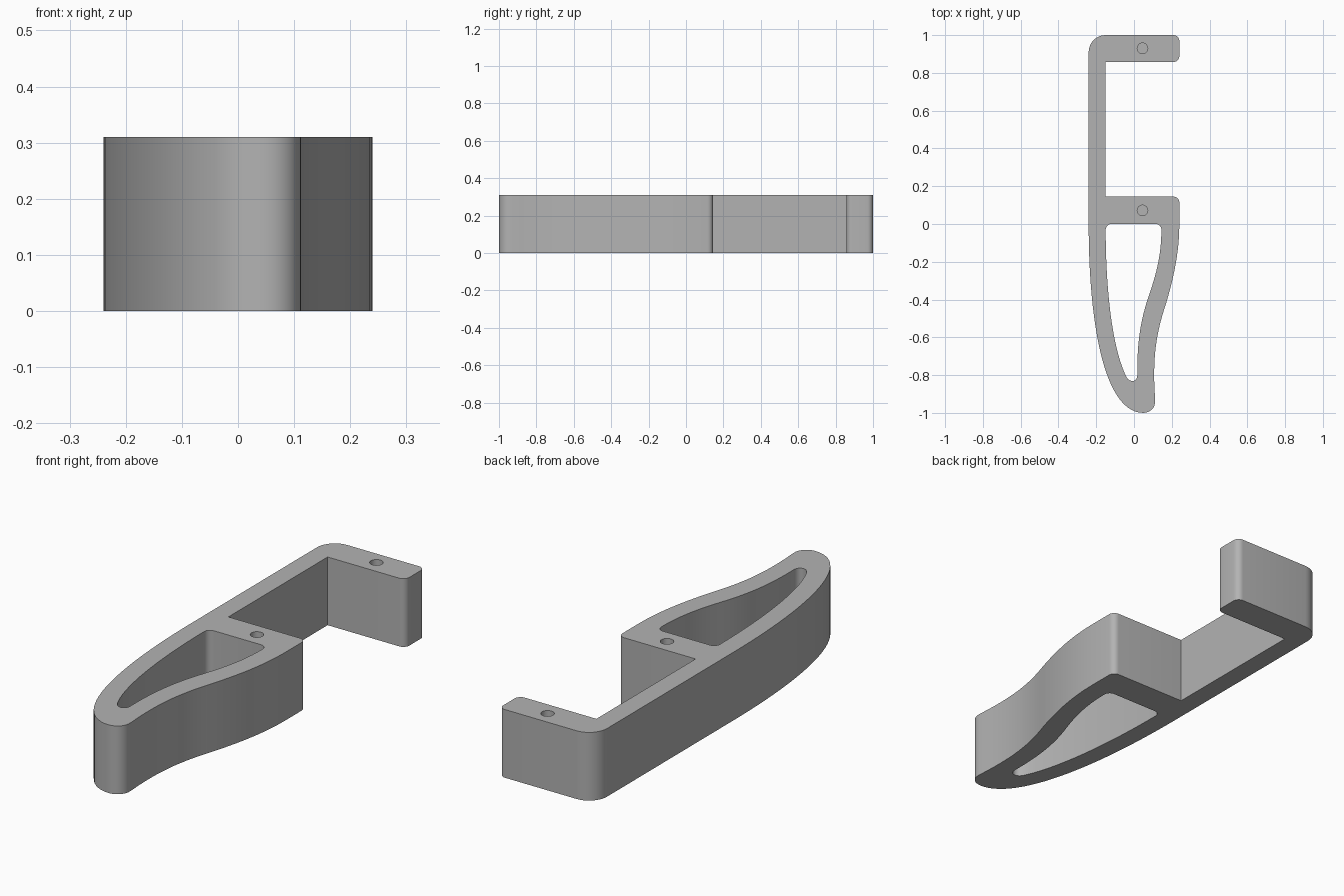
import bpy, bmesh, math
from mathutils import Vector
from mathutils.geometry import interpolate_bezier, tessellate_polygon

if "Cube" in bpy.data.objects:
    bpy.data.objects.remove(bpy.data.objects["Cube"])

HEIGHT = 0.31
HOLE_FLOOR = 0.1


def curve(*pts, n=14):
    """Points along a cubic curve."""
    return [p.to_2d() for p in interpolate_bezier(*[Vector((x, y, 0)) for x, y in pts], n)]


def arc(cx, cy, r, start, end, n=6):
    """Points along a circular arc, angles in degrees."""
    angles = [math.radians(start + (end - start) * i / n) for i in range(n + 1)]
    return [Vector((cx + r * math.cos(a), cy + r * math.sin(a))) for a in angles]


def loop(*parts):
    """Join parts into one closed loop without repeated points."""
    pts = []
    for part in parts:
        for p in part:
            if not pts or (p - pts[-1]).length > 1e-4:
                pts.append(p)
    if (pts[0] - pts[-1]).length < 1e-4:
        pts.pop()
    return pts


# Outer edge: two arms, straight spine and tapering handle
outline = loop(
    arc(0.21, 0.97, 0.03, 0, 90),
    arc(-0.15, 0.91, 0.09, 90, 180, 10),
    curve((-0.24, 0), (-0.24, -0.52), (-0.16, -1), (0.05, -1), n=28),
    curve((0.05, -1), (0.09, -0.998), (0.115, -0.97), (0.112, -0.93), n=8),
    curve((0.112, -0.93), (0.095, -0.7), (0.12, -0.57), (0.17, -0.42)),
    curve((0.17, -0.42), (0.205, -0.3), (0.24, -0.16), (0.24, 0)),
    arc(0.21, 0.115, 0.03, 0, 90),
    [Vector((-0.15, 0.145)), Vector((-0.15, 0.858))],
    arc(0.21, 0.888, 0.03, -90, 0),
)

# Opening through the handle
opening = loop(
    arc(0.115, -0.03, 0.03, 0, 90),
    arc(-0.12, -0.03, 0.03, 90, 180),
    curve((-0.15, -0.03), (-0.15, -0.32), (-0.12, -0.65), (-0.04, -0.81), n=20),
    curve((-0.04, -0.81), (-0.025, -0.84), (0.017, -0.84), (0.018, -0.8), n=8),
    curve((0.018, -0.8), (0.015, -0.63), (0.035, -0.51), (0.075, -0.39)),
    curve((0.075, -0.39), (0.105, -0.3), (0.145, -0.19), (0.145, -0.03)),
)

# Blind screw holes in the arms
holes = [loop(arc(0.045, y, 0.028, 0, 360, 24)) for y in (0.93, 0.072)]

bm = bmesh.new()


def ring(pts, z):
    return [bm.verts.new((p.x, p.y, z)) for p in pts]


def wall(lower, upper):
    n = len(lower)
    for i in range(n):
        j = (i + 1) % n
        bm.faces.new((lower[i], lower[j], upper[j], upper[i]))


def cap(rings):
    verts = [v for r in rings for v in r]
    for tri in tessellate_polygon([[v.co for v in r] for r in rings]):
        bm.faces.new([verts[i] for i in tri])


bottom = [ring(p, 0) for p in (outline, opening)]
top = [ring(p, HEIGHT) for p in (outline, opening, *holes)]
for low, high in zip(bottom, top):
    wall(low, high)
cap(bottom)
cap(top)
for pts, rim in zip(holes, top[2:]):
    floor = ring(pts, HOLE_FLOOR)
    wall(floor, rim)
    bm.faces.new(floor)
bmesh.ops.recalc_face_normals(bm, faces=bm.faces)

mesh = bpy.data.meshes.new("bracket_body")
bm.to_mesh(mesh)
bm.free()
body = bpy.data.objects.new("bracket_body", mesh)
bpy.context.collection.objects.link(body)

grey = bpy.data.materials.new("plain_grey")
grey.diffuse_color = (0.45, 0.45, 0.45, 1)
grey.use_nodes = True
grey.node_tree.nodes["Principled BSDF"].inputs["Base Color"].default_value = grey.diffuse_color
mesh.materials.append(grey)

bpy.context.view_layer.objects.active = body
body.select_set(True)
bpy.ops.object.shade_smooth_by_angle(angle=math.radians(30))
